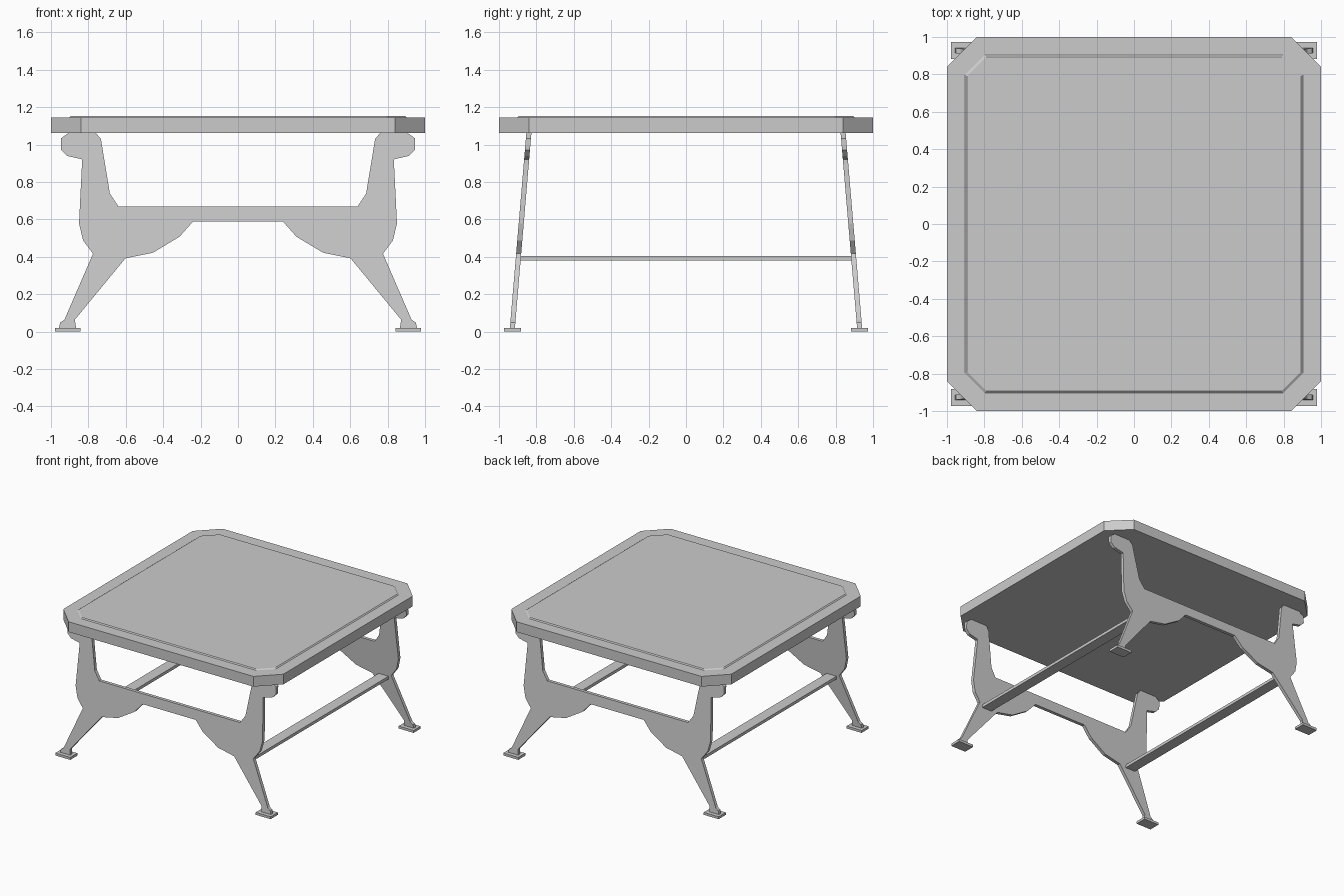
import bpy, bmesh

if "Cube" in bpy.data.objects:
    bpy.data.objects.remove(bpy.data.objects["Cube"])


def finish(name, bm):
    bmesh.ops.recalc_face_normals(bm, faces=bm.faces)
    mesh = bpy.data.meshes.new(name)
    bm.to_mesh(mesh)
    bm.free()
    obj = bpy.data.objects.new(name, mesh)
    bpy.context.collection.objects.link(obj)
    return obj


def loft(name, lower, upper):
    """Solid between two matching point loops."""
    bm = bmesh.new()
    a = [bm.verts.new(p) for p in lower]
    b = [bm.verts.new(p) for p in upper]
    bm.faces.new(a)
    bm.faces.new(b)
    n = len(a)
    for i in range(n):
        j = (i + 1) % n
        bm.faces.new((a[i], a[j], b[j], b[i]))
    return finish(name, bm)


def octagon(half, cut, z):
    c = half - cut
    return [(x, y, z) for x, y in ((half, -c), (half, c), (c, half), (-c, half),
                                   (-half, c), (-half, -c), (-c, -half), (c, -half))]


def box(name, x0, x1, y0, y1, z0, z1):
    loop = ((x0, y0), (x1, y0), (x1, y1), (x0, y1))
    return loft(name, [(x, y, z0) for x, y in loop], [(x, y, z1) for x, y in loop])


# Table top with clipped corners and slightly raised panel
loft("table_top", octagon(1.0, 0.16, 1.062), octagon(1.0, 0.16, 1.146))
loft("top_panel", octagon(0.905, 0.105, 1.144), octagon(0.893, 0.102, 1.153))

# Right half of the leg frame outline (x, z), from crossbar top round to its underside
half = [(0.64, 0.67), (0.685, 0.738), (0.733, 1.03), (0.76, 1.063), (0.905, 1.063),
        (0.947, 1.033), (0.947, 0.972), (0.915, 0.94), (0.833, 0.921), (0.85, 0.578),
        (0.828, 0.487), (0.775, 0.417), (0.928, 0.064), (0.951, 0.048), (0.958, 0.018),
        (0.866, 0.018), (0.872, 0.064), (0.602, 0.392), (0.455, 0.422), (0.312, 0.508),
        (0.241, 0.588)]
outline = half + [(-x, z) for x, z in reversed(half)]

THICK = 0.027


def lean(z):
    """Distance of the leaning frame from the centre at height z."""
    return 0.84 + (1.063 - z) * 0.0846


for side, label in ((-1, "front"), (1, "back")):
    # Splayed leg frame
    loft(label + "_leg_frame",
         [(x, side * (lean(z) - THICK / 2), z) for x, z in outline],
         [(x, side * (lean(z) + THICK / 2), z) for x, z in outline])
    # Foot pads
    for sx, hand in ((-1, "left"), (1, "right")):
        box(f"{label}_{hand}_foot", sx * 0.911 - 0.068, sx * 0.911 + 0.068,
            side * 0.928 - 0.046, side * 0.928 + 0.046, 0.0, 0.02)

# Flat rails joining the two frames
for sx, hand in ((-1, "left"), (1, "right")):
    box(hand + "_rail", sx * 0.705 - 0.045, sx * 0.705 + 0.045, -0.885, 0.885, 0.38, 0.404)
